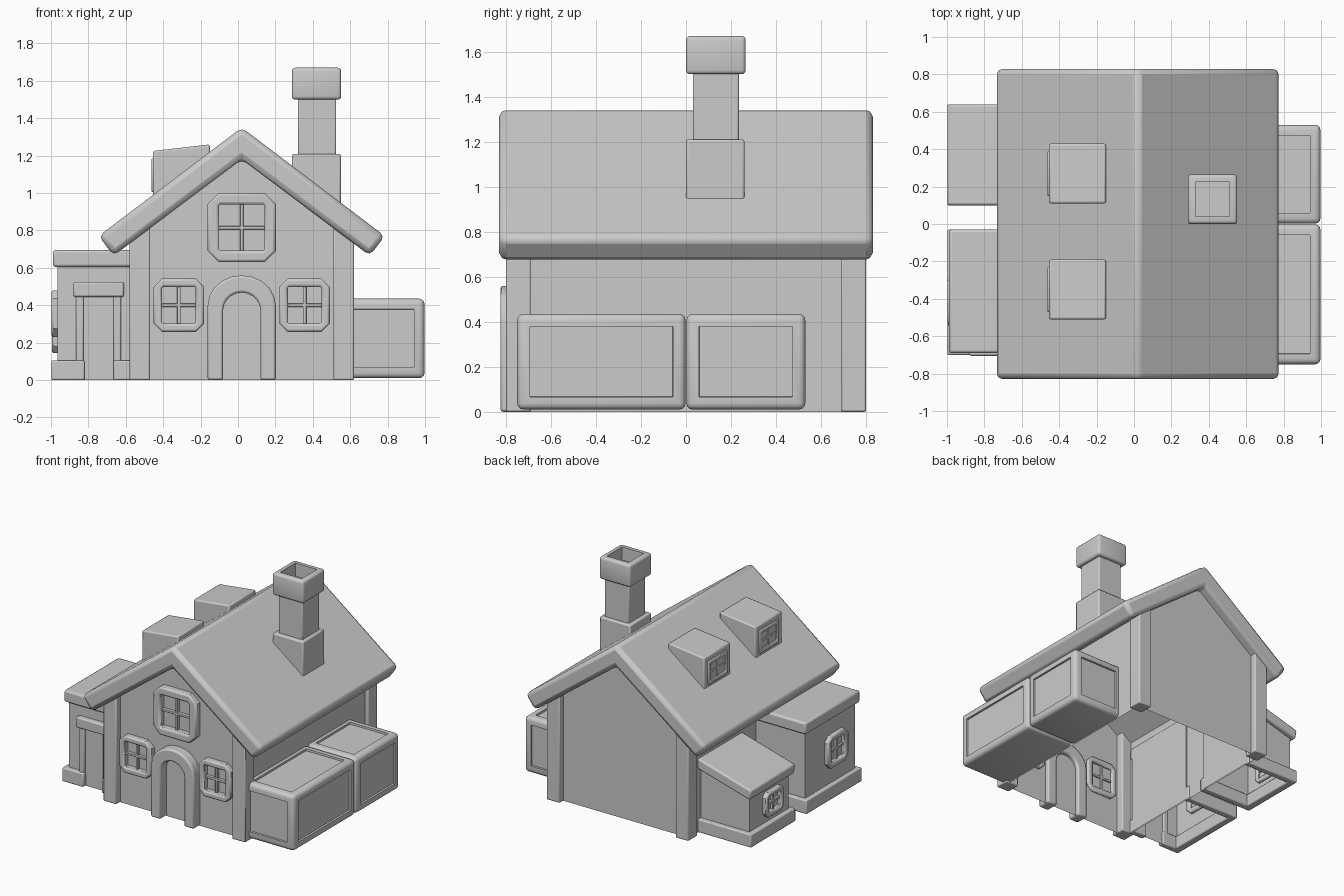
import bpy, bmesh, math
from mathutils import Matrix, Vector

if "Cube" in bpy.data.objects:
    bpy.data.objects.remove(bpy.data.objects["Cube"])


def finish(name, bm, bevel=0.0, mat=None):
    bmesh.ops.recalc_face_normals(bm, faces=bm.faces)
    if mat:
        bm.transform(mat)
    me = bpy.data.meshes.new(name)
    bm.to_mesh(me)
    bm.free()
    ob = bpy.data.objects.new(name, me)
    bpy.context.collection.objects.link(ob)
    if bevel:
        m = ob.modifiers.new("Bevel", 'BEVEL')
        m.width, m.segments = bevel, 2
        m.limit_method, m.angle_limit = 'ANGLE', math.radians(50)
    bpy.context.view_layer.objects.active = ob
    ob.select_set(True)
    bpy.ops.object.shade_smooth_by_angle(angle=math.radians(35))
    ob.select_set(False)
    return ob


def prism(name, pts, y0, y1, bevel=0.0, skip=(), mat=None):
    """Extrude an (x, z) profile along y; skip leaves out side faces."""
    bm = bmesh.new()
    a = [bm.verts.new((x, y0, z)) for x, z in pts]
    b = [bm.verts.new((x, y1, z)) for x, z in pts]
    bm.faces.new(a)
    bm.faces.new(b[::-1])
    n = len(pts)
    for i in range(n):
        if i not in skip:
            j = (i + 1) % n
            bm.faces.new((a[j], a[i], b[i], b[j]))
    return finish(name, bm, bevel, mat)


def box(name, x0, x1, y0, y1, z0, z1, bevel=0.008, skip=(), mat=None):
    return prism(name, [(x0, z0), (x1, z0), (x1, z1), (x0, z1)], y0, y1, bevel, skip, mat)


def band(name, outer, inner, y0, y1, closed, bevel, mat=None):
    """Solid frame between two matching (x, z) outlines."""
    bm = bmesh.new()
    rows = [[bm.verts.new((x, y, z)) for x, z in line]
            for line, y in ((outer, y0), (inner, y0), (inner, y1), (outer, y1))]
    n = len(outer)
    for i in range(n if closed else n - 1):
        j = (i + 1) % n
        for k in range(4):
            p, q = rows[k], rows[(k + 1) % 4]
            bm.faces.new((p[i], p[j], q[j], q[i]))
    if not closed:
        for i in (0, n - 1):
            bm.faces.new([r[i] for r in rows])
    return finish(name, bm, bevel, mat)


def panel_box(name, lo, hi, bevel, frame, depth, dirs):
    """Rounded box with recessed panels on the given sides."""
    lo, hi = Vector(lo), Vector(hi)
    bm = bmesh.new()
    bmesh.ops.create_cube(bm, size=1, matrix=Matrix.Translation((lo + hi) / 2)
                          @ Matrix.Diagonal((*(hi - lo), 1)))
    bmesh.ops.bevel(bm, geom=list(bm.edges), offset=bevel, segments=3,
                    profile=0.5, affect='EDGES')
    bm.normal_update()
    for d in dirs:
        f = max((f for f in bm.faces if f.normal.dot(Vector(d)) > 0.99),
                key=lambda f: f.calc_area())
        bmesh.ops.inset_region(bm, faces=[f], thickness=frame - bevel)
        bmesh.ops.inset_region(bm, faces=[f], thickness=0.001, depth=-depth)
    return finish(name, bm)


def octagon(w, h, c):
    w, h = w / 2, h / 2
    return [(-w + c, -h), (w - c, -h), (w, -h + c), (w, h - c),
            (w - c, h), (-w + c, h), (-w, h - c), (-w, -h + c)]


def window(name, loc, w, h, rim, out=0.04, chamfer=0.045, left=False):
    """Window facing -y (or -x when left), loc on the wall surface."""
    mat = Matrix.Translation(loc)
    if left:
        mat = mat @ Matrix.Rotation(-math.pi / 2, 4, 'Z')
    iw, ih = w - 2 * rim, h - 2 * rim
    band(name + "_frame", octagon(w, h, chamfer), octagon(iw, ih, 0.006),
         -out, 0.02, True, min(0.013, rim / 4), mat)
    t = 0.009
    box(name + "_upright", -t, t, -out * .5, .01, -ih / 2 - .005, ih / 2 + .005, 0.003, mat=mat)
    box(name + "_crossbar", -iw / 2 - .005, iw / 2 + .005, -out * .5, .01, -t, t, 0.003, mat=mat)


CX = 0.02

# House walls (open underneath) and corner posts
prism("house_walls", [(-.55, 0), (.59, 0), (.59, .80), (CX, 1.24), (-.55, .80)],
      -.75, .75, skip=(0, 2, 3))
for sx, px in (("left", -.58), ("right", .51)):
    for sy, py in (("front", -.80), ("back", .69)):
        box(f"corner_post_{sy}_{sx}", px, px + .11, py, py + .11, 0, .82)

# Gabled roof
prism("roof", [(CX, 1.35), (CX + .765, .77), (CX + .685, .665), (CX, 1.18),
               (CX - .685, .665), (CX - .765, .77)], -.83, .83, 0.03)

# Chimney
box("chimney_base", .29, .55, 0, .26, .90, 1.21, 0.01)
box("chimney_shaft", .32, .525, .03, .235, 1.18, 1.52, 0.008)
panel_box("chimney_cap", (.288, 0, 1.50), (.552, .265, 1.67), .018, .05, .10, [(0, 0, 1)])

# Dormers on the left slope
for tag, yc in (("front", -.35), ("back", .27)):
    prism("dormer_" + tag, [(-.455, .93), (-.455, 1.225), (-.15, 1.26), (-.15, 1.15)],
          yc - .16, yc + .16, 0.01)
    window("dormer_window_" + tag, (-.455, yc, 1.095), .24, .18, .03,
           out=.008, chamfer=.01, left=True)

# Front windows
window("gable_window", (CX, -.75, .815), .365, .37, .062, out=.05, chamfer=.06)
for tag, s in (("left", -1), ("right", 1)):
    window("front_window_" + tag, (CX + s * .336, -.75, .40), .27, .285, .045, out=.045)

# Arched door surround
def arch(r, spring, top):
    pts = [(CX - r, 0)]
    for i in range(11):
        a = math.pi * (1 - i / 10)
        pts.append((CX + r * math.cos(a), spring + (top - spring) * math.sin(a)))
    return pts + [(CX + r, 0)]

band("door_surround", arch(.182, .40, .56), arch(.10, .37, .468), -.825, -.72, False, 0.012)

# Storage crates on the right side
sides = [(1, 0, 0), (0, 1, 0), (0, -1, 0), (0, 0, 1)]
panel_box("crate_front", (.56, -.75, .01), (.997, -.002, .435), .028, .068, .015, sides)
panel_box("crate_back", (.56, .002, .01), (.997, .53, .435), .028, .068, .015, sides)

# Front shed with flat roof slab and side door
box("front_shed_walls", -.965, -.54, -.665, -.06, 0, .64, 0, skip=(0,))
box("front_shed_roof", -.99, -.54, -.69, -.03, .605, .695, 0.014)
box("front_shed_plinth_left", -.998, -.94, -.70, -.03, 0, .105)
box("front_shed_plinth_front", -.998, -.82, -.70, -.65, 0, .105)
box("front_shed_plinth_inner", -.665, -.54, -.70, -.65, 0, .105)
box("front_shed_plinth_back", -.998, -.54, -.08, -.03, 0, .105)
box("shed_door_post_left", -.865, -.825, -.685, -.65, .09, .46)
box("shed_door_post_right", -.665, -.625, -.685, -.65, .09, .46)
box("shed_door_lintel", -.88, -.61, -.705, -.65, .445, .525, 0.01)
window("front_shed_window", (-.965, -.42, .355), .25, .25, .045, out=.032, left=True)

# Back shed with sloping roof
prism("back_shed_walls", [(-.96, 0), (-.54, 0), (-.54, .53), (-.96, .41)],
      .135, .605, skip=(0,))
prism("back_shed_roof", [(-.985, .36), (-.54, .485), (-.54, .565), (-1.0, .435)],
      .10, .64, 0.012)
box("back_shed_plinth_left", -.998, -.94, .10, .64, 0, .10)
box("back_shed_plinth_front", -.998, -.54, .10, .15, 0, .10)
box("back_shed_plinth_back", -.998, -.54, .59, .64, 0, .10)
window("back_shed_window", (-.96, .34, .24), .22, .19, .036, out=.035, chamfer=.035, left=True)
